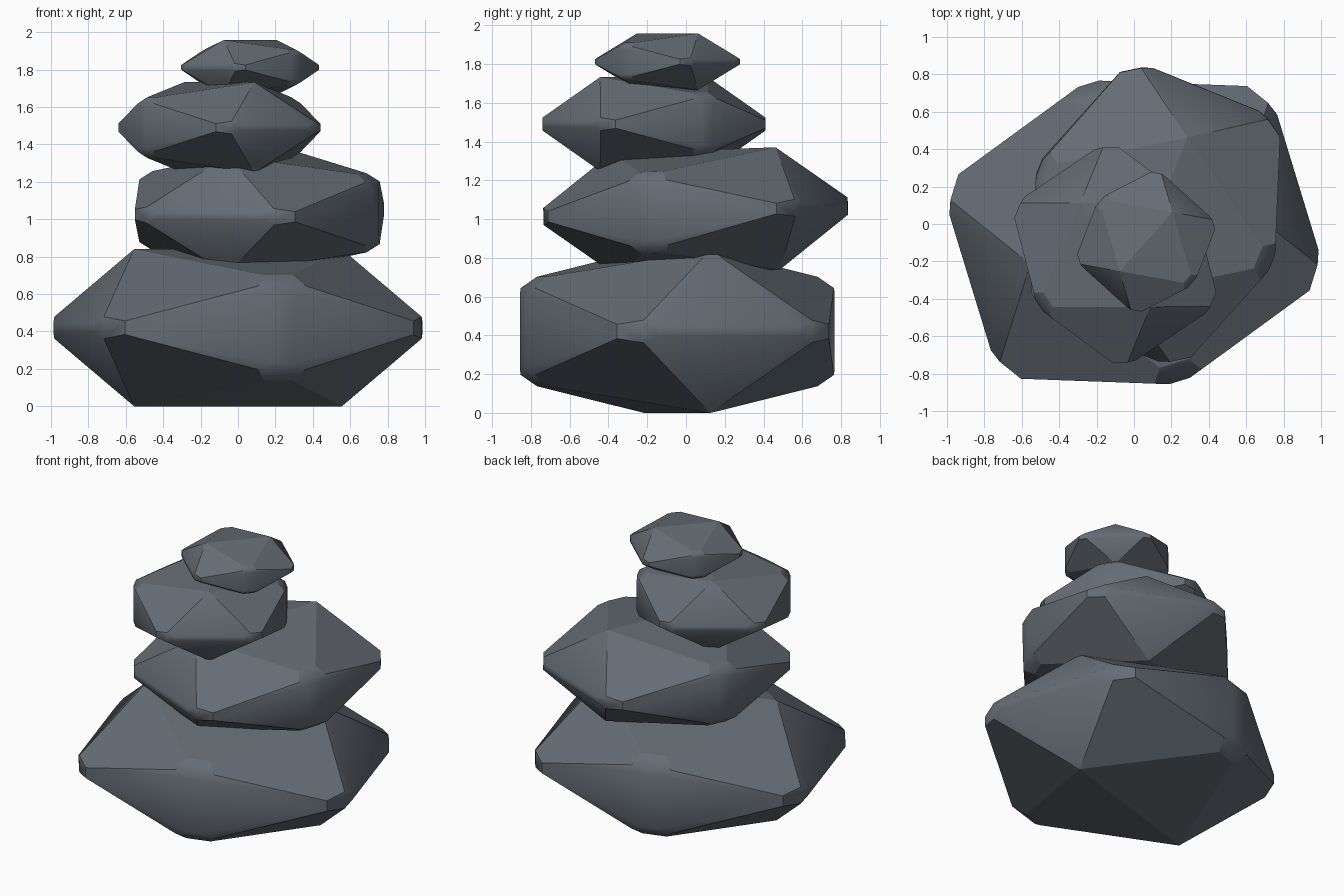
import bpy
import bmesh
from math import radians
from mathutils import Vector

cube = bpy.data.objects.get("Cube")
if cube:
    bpy.data.objects.remove(cube, do_unlink=True)

# Slate colour shared by every stone
SLATE = (0.13, 0.15, 0.175, 1.0)
slate = bpy.data.materials.new("slate_grey")
slate.use_nodes = True
slate.diffuse_color = SLATE
slate.node_tree.nodes["Principled BSDF"].inputs["Base Color"].default_value = SLATE

PHI = (1 + 5 ** 0.5) / 2
CORNERS = [Vector(co) for a in (-1, 1) for b in (-PHI, PHI)
           for co in ((a, 0, b), (0, b, a), (b, a, 0))]


def worn_points(corner, chop, strip):
    """Points that replace one waist corner after it has worn down."""
    points = []
    for other in CORNERS:
        if not 1.9 < (other - corner).length < 2.1:
            continue
        point = corner.lerp(other, chop)
        # Edges on the outermost ridges are flattened into a narrow strip
        ridge = sum(abs(d) > 0.1 for d in other - corner) == 1
        if ridge:
            out = Vector([c if abs(c) > 1.5 else 0 for c in corner]).normalized()
            side = out.cross((other - corner).normalized())
            point = point - out * strip * (PHI - 1) / PHI
            points += [point + side * strip, point - side * strip]
        else:
            points.append(point)
    return points


def stone_mesh(name, chop, strip):
    """Icosahedron standing on an edge, with worn corners around its waist."""
    bm = bmesh.new()
    for corner in CORNERS:
        top_or_bottom = abs(corner.z) > 1.5
        for point in [corner] if top_or_bottom else worn_points(corner, chop, strip):
            bm.verts.new(point)
    hull = bmesh.ops.convex_hull(bm, input=bm.verts)
    inside = [g for g in hull["geom_interior"] if isinstance(g, bmesh.types.BMVert)]
    bmesh.ops.delete(bm, geom=inside, context="VERTS")
    bmesh.ops.recalc_face_normals(bm, faces=bm.faces)
    mesh = bpy.data.meshes.new(name)
    bm.to_mesh(mesh)
    bm.free()
    mesh.materials.append(slate)
    return mesh


def stone(name, centre, scale, turn, tilt=0, chop=0.14, strip=0.1):
    """Place a squashed stone: flat facets, softly shaded worn corners."""
    obj = bpy.data.objects.new(name, stone_mesh(name, chop, strip))
    bpy.context.collection.objects.link(obj)
    obj.location = centre
    obj.rotation_mode = "ZYX"
    obj.rotation_euler = (radians(tilt), 0, radians(turn))
    obj.scale = scale
    bpy.ops.object.select_all(action="DESELECT")
    obj.select_set(True)
    bpy.context.view_layer.objects.active = obj
    bpy.ops.object.shade_smooth_by_angle(angle=radians(30))


# Stack from the ground up
stone("base_stone", (0, -0.045, 0.42), (0.58, 0.526, 0.26), 17)
stone("second_stone", (0.115, 0.05, 1.04), (0.457, 0.425, 0.195), 68, tilt=2)
stone("third_stone", (-0.1, -0.165, 1.49), (0.335, 0.31, 0.15), -56)
stone("top_stone", (0.065, -0.095, 1.812), (0.212, 0.212, 0.09), 48, strip=0.18)
